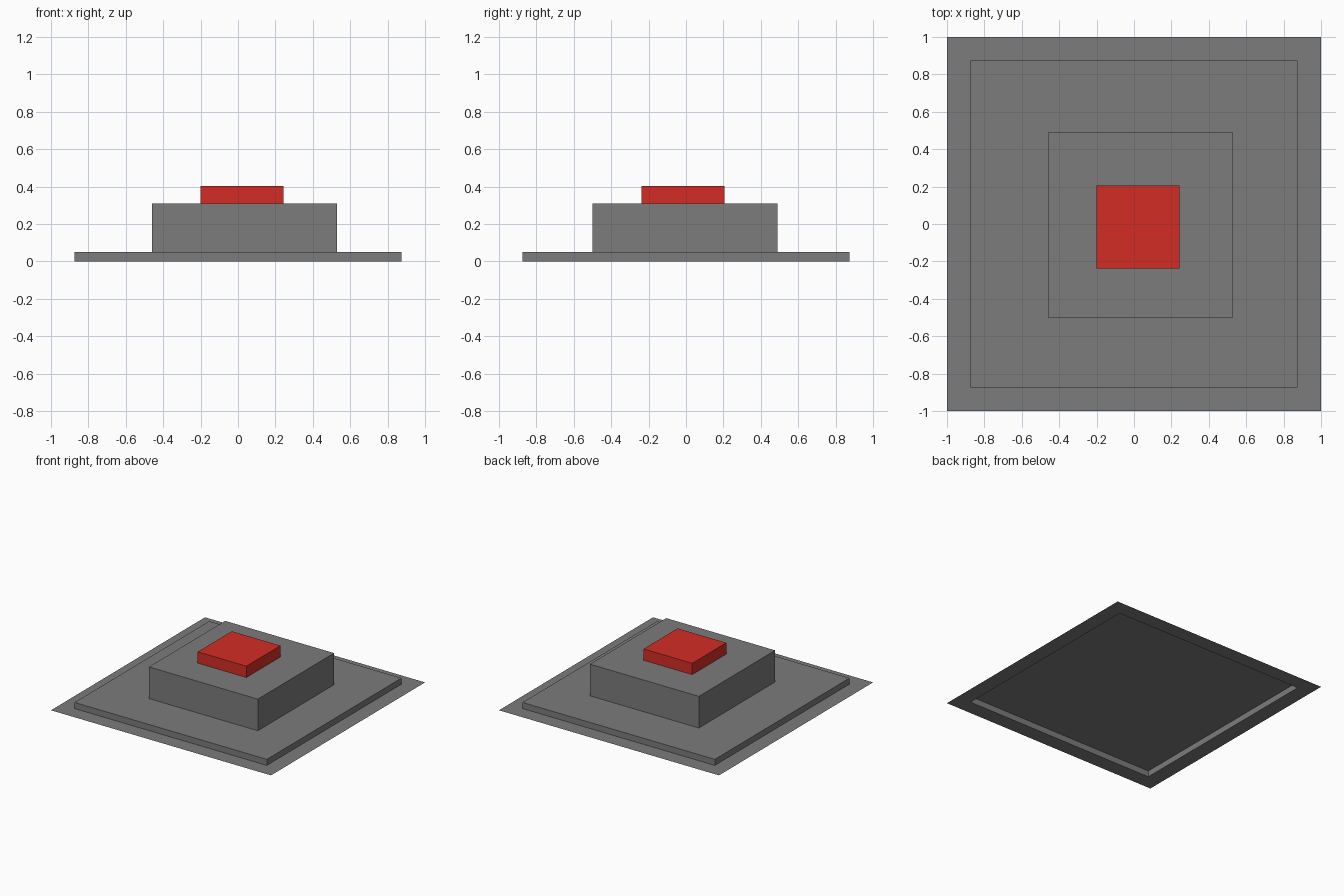
import bpy, bmesh
from mathutils import Matrix, Vector

if "Cube" in bpy.data.objects:
    bpy.data.objects.remove(bpy.data.objects["Cube"])


def material(name, color):
    mat = bpy.data.materials.new(name)
    mat.diffuse_color = (*color, 1)
    mat.use_nodes = True
    mat.node_tree.nodes["Principled BSDF"].inputs["Base Color"].default_value = mat.diffuse_color
    return mat


def finish(bm, name, mat):
    mesh = bpy.data.meshes.new(name)
    bm.to_mesh(mesh)
    bm.free()
    mesh.materials.append(mat)
    obj = bpy.data.objects.new(name, mesh)
    bpy.context.collection.objects.link(obj)
    return obj


def box(name, lo, hi, mat):
    lo, hi = Vector(lo), Vector(hi)
    bm = bmesh.new()
    bmesh.ops.create_cube(bm, size=1, matrix=Matrix.Translation((lo + hi) / 2)
                          @ Matrix.Diagonal((*(hi - lo), 1)))
    return finish(bm, name, mat)


grey = material("dark_grey", (0.2, 0.2, 0.2))
red = material("red", (0.65, 0.026, 0.018))

# Base plate: thin sheet with a raised square, hollow underneath
bm = bmesh.new()
bmesh.ops.create_grid(bm, x_segments=1, y_segments=1, size=1)
panel = bm.faces[:]
bmesh.ops.inset_individual(bm, faces=panel, thickness=0.126, use_even_offset=True)
bmesh.ops.inset_individual(bm, faces=panel, thickness=0, depth=0.05)
finish(bm, "base_plate", grey)

# Housing block
box("housing", (-0.46, -0.50, 0.05), (0.53, 0.49, 0.31), grey)

# Red push button
box("button", (-0.20, -0.237, 0.31), (0.242, 0.205, 0.403), red)
